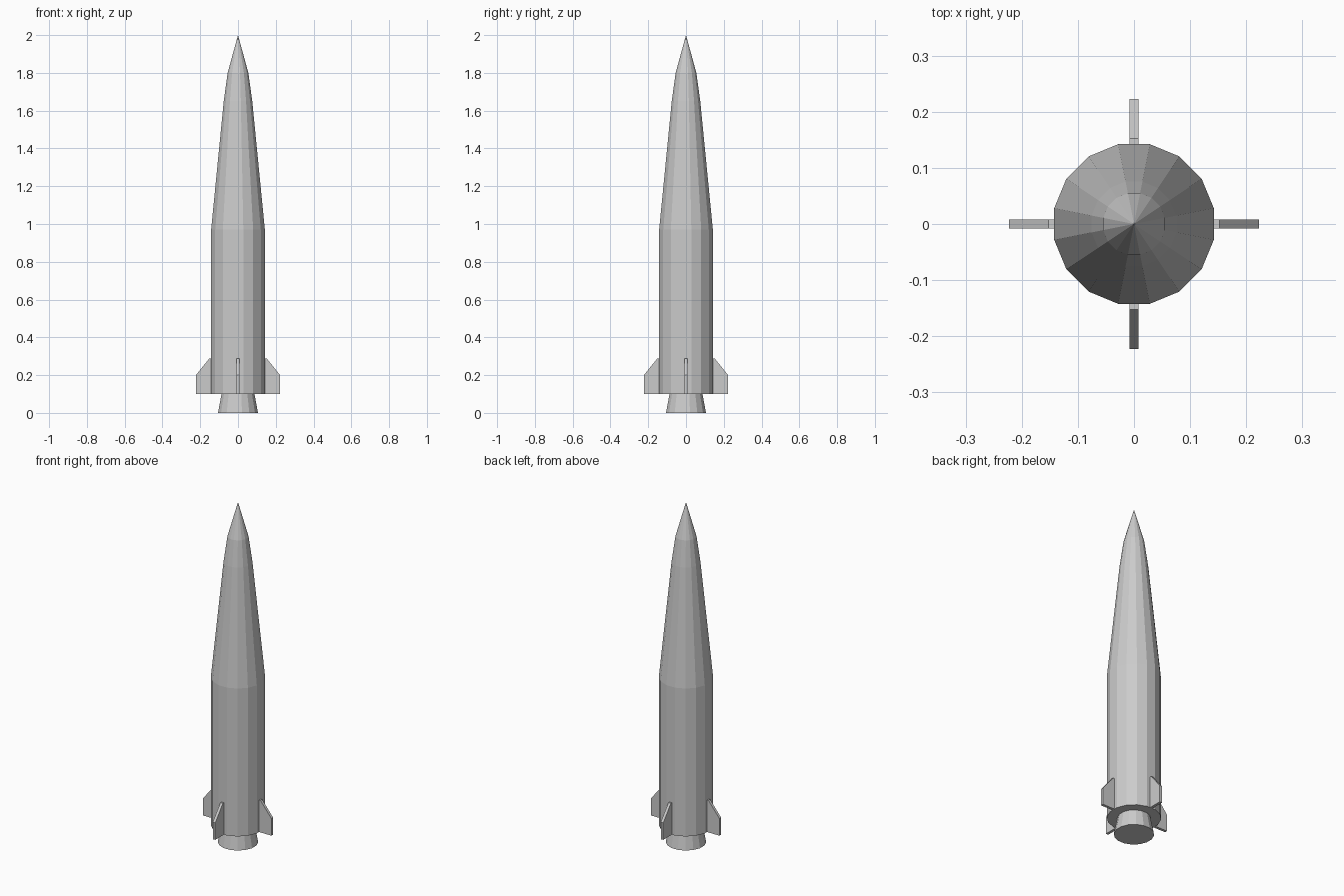
import bpy, bmesh
from math import cos, sin, pi
from mathutils import Matrix

if "Cube" in bpy.data.objects:
    bpy.data.objects.remove(bpy.data.objects["Cube"])

SIDES = 16


def finish(name, bm):
    bmesh.ops.recalc_face_normals(bm, faces=bm.faces)
    mesh = bpy.data.meshes.new(name)
    bm.to_mesh(mesh)
    bm.free()
    obj = bpy.data.objects.new(name, mesh)
    bpy.context.collection.objects.link(obj)
    return obj


def turned(name, profile, tip=None):
    """Flat-sided solid from (radius, z) rings, with an optional point on top."""
    bm = bmesh.new()
    rings = []
    for r, z in profile:
        rings.append([bm.verts.new((r * cos((i + 0.5) * 2 * pi / SIDES),
                                    r * sin((i + 0.5) * 2 * pi / SIDES), z))
                      for i in range(SIDES)])
    bm.faces.new(rings[0])
    for low, high in zip(rings, rings[1:]):
        for i in range(SIDES):
            j = (i + 1) % SIDES
            bm.faces.new((low[i], low[j], high[j], high[i]))
    if tip is None:
        bm.faces.new(rings[-1])
    else:
        point = bm.verts.new((0, 0, tip))
        for i in range(SIDES):
            bm.faces.new((rings[-1][i], rings[-1][(i + 1) % SIDES], point))
    return finish(name, bm)


def fin(name, angle, thickness=0.016):
    outline = [(0.138, 0.1), (0.223, 0.1), (0.223, 0.2), (0.152, 0.288), (0.138, 0.288)]
    bm = bmesh.new()
    face = bm.faces.new([bm.verts.new((x, -thickness / 2, z)) for x, z in outline])
    new = bmesh.ops.extrude_face_region(bm, geom=[face])["geom"]
    bmesh.ops.translate(bm, vec=(0, thickness, 0),
                        verts=[v for v in new if isinstance(v, bmesh.types.BMVert)])
    bm.transform(Matrix.Rotation(angle, 4, 'Z'))
    return finish(name, bm)


# Body with tapered nose
turned("rocket_body", [(0.145, 0.1), (0.145, 0.97), (0.077, 1.65), (0.056, 1.8)], tip=2.0)

# Engine nozzle
turned("nozzle", [(0.108, 0), (0.089, 0.1)])

# Four tail fins
for k in range(4):
    fin(f"tail_fin_{k + 1}", k * pi / 2)
